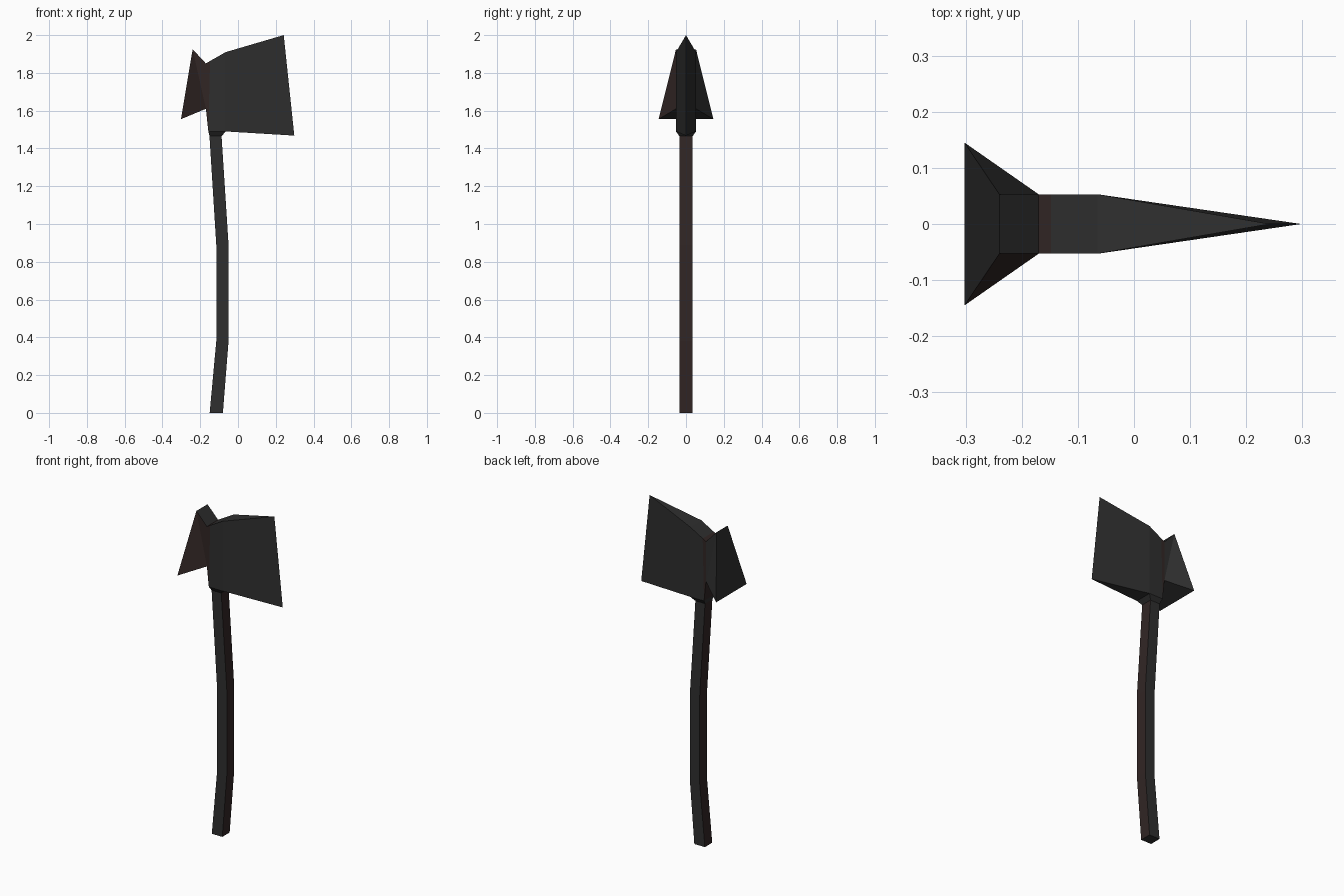
import bpy, bmesh

if "Cube" in bpy.data.objects:
    bpy.data.objects.remove(bpy.data.objects["Cube"])


def material(name, rgb):
    m = bpy.data.materials.new(name)
    m.diffuse_color = (*rgb, 1.0)
    m.use_nodes = True
    m.node_tree.nodes["Principled BSDF"].inputs["Base Color"].default_value = m.diffuse_color
    return m


GREY = material("dark_grey", (0.028, 0.028, 0.028))
BROWN = material("dark_brown", (0.031, 0.019, 0.018))


def loft(name, rings, splits, rule):
    """Skin four-point rings, cap the first one and colour faces by a rule."""
    bm = bmesh.new()
    vs = [[bm.verts.new(p) for p in r] for r in rings]
    for a, b in zip(vs, vs[1:]):
        for i in range(4):
            j = (i + 1) % 4
            bm.faces.new((a[i], a[j], b[j], b[i]))
    bm.faces.new(vs[0])
    for (r0, i0), (r1, i1) in splits:
        bmesh.ops.connect_verts(bm, verts=[vs[r0][i0], vs[r1][i1]])
    bmesh.ops.remove_doubles(bm, verts=bm.verts[:], dist=0.0005)
    bmesh.ops.recalc_face_normals(bm, faces=bm.faces[:])
    bm.normal_update()
    for f in bm.faces:
        f.material_index = int(rule(f.calc_center_median(), f.normal))
    me = bpy.data.meshes.new(name)
    bm.to_mesh(me)
    bm.free()
    me.materials.append(GREY)
    me.materials.append(BROWN)
    ob = bpy.data.objects.new(name, me)
    bpy.context.collection.objects.link(ob)
    return ob


# Curved square handle, flaring into the socket: z, x left, x right, half depth
handle = [(0, -0.15, -0.08, 0.035), (0.38, -0.115, -0.05, 0.035),
          (0.89, -0.115, -0.05, 0.035), (1.465, -0.151, -0.087, 0.035),
          (1.49, -0.157, -0.065, 0.053)]
loft("handle",
     [[(x0, -h, z), (x1, -h, z), (x1, h, z), (x0, h, z)] for z, x0, x1, h in handle],
     [], lambda c, n: abs(n.x) > 0.5 and c.z < 1.46)

# Head from hammer to cutting edge: top x, z, half depth, bottom x, z, half depth
head = [(-0.24, 1.925, 0.053, -0.302, 1.555, 0.145),
        (-0.17, 1.85, 0.053, -0.17, 1.61, 0.053),
        (-0.148, 1.863, 0.053, -0.157, 1.49, 0.053),
        (-0.065, 1.91, 0.053, -0.065, 1.49, 0.053),
        (0.242, 2.0, 0, 0.298, 1.468, 0)]


def head_colour(c, n):
    neck = -0.17 < c.x < -0.15
    hammer_front = c.x < -0.18 and n.y < -0.3
    return neck or hammer_front


loft("axe_head",
     [[(xt, -ht, zt), (xt, ht, zt), (xb, hb, zb), (xb, -hb, zb)]
      for xt, zt, ht, xb, zb, hb in head],
     [((0, 0), (1, 3)), ((0, 1), (1, 2))], head_colour)
